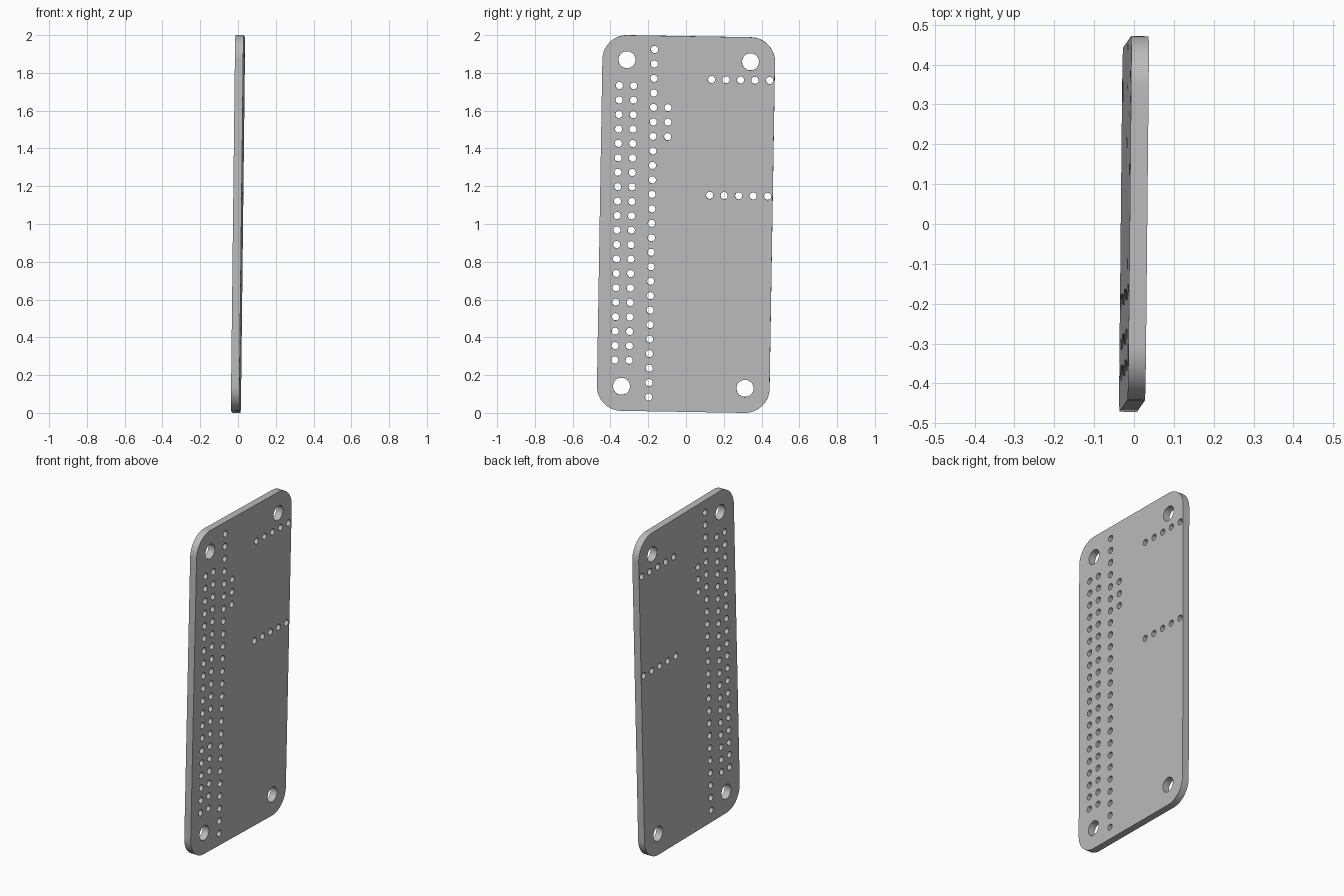
import bpy
import bmesh
from math import sin, cos, pi, radians
from mathutils import Matrix, Vector

cube = bpy.data.objects.get("Cube")
if cube:
    bpy.data.objects.remove(cube)

WIDTH, LENGTH, THICK = 0.914, 1.989, 0.044
CORNER = 0.13        # corner radius, mounting holes share its centre
MOUNT_R, PIN_R = 0.045, 0.019
PITCH = 0.0767


def arc(cx, cy, r, start, sweep, n):
    return [(cx + r * cos(start + sweep * i / n), cy + r * sin(start + sweep * i / n))
            for i in range(n + 1)]


def add_loop(curve, points):
    spline = curve.splines.new('POLY')
    spline.points.add(len(points) - 1)
    for p, (x, y) in zip(spline.points, points):
        p.co = (x, y, 0, 1)
    spline.use_cyclic_u = True


def add_hole(curve, x, y, r, n):
    add_loop(curve, arc(x, y, r, 0, 2 * pi, n)[:-1])


def add_row(curve, x, y, dx, dy, count):
    for i in range(count):
        add_hole(curve, x + dx * i, y + dy * i, PIN_R, 20)


curve = bpy.data.curves.new("board_profile", 'CURVE')
curve.dimensions = '2D'
curve.fill_mode = 'BOTH'
curve.extrude = THICK / 2

# Rounded board outline
hx, hy = WIDTH / 2 - CORNER, LENGTH / 2 - CORNER
corners = [(hx, hy), (-hx, hy), (-hx, -hy), (hx, -hy)]
outline = []
for i, (x, y) in enumerate(corners):
    outline += arc(x, y, CORNER, i * pi / 2, pi / 2, 16)
add_loop(curve, outline)

# Mounting holes
for x, y in corners:
    add_hole(curve, x, y, MOUNT_R, 40)

# Double header, long single column, short column
for x in (-0.365, -0.289):
    add_row(curve, x, 0.727, 0, -0.0765, 20)
add_row(curve, -0.182, 0.921, 0, -PITCH, 25)
add_row(curve, -0.105, 0.614, 0, -PITCH, 3)
# Two short rows running to the edge
for y in (0.767, 0.154):
    add_row(curve, 0.123, y, PITCH, 0, 5)

# Turn the filled profile into a mesh
profile = bpy.data.objects.new("board_profile", curve)
bpy.context.collection.objects.link(profile)
bpy.context.view_layer.update()
mesh = bpy.data.meshes.new_from_object(
    profile.evaluated_get(bpy.context.evaluated_depsgraph_get()))
bpy.data.objects.remove(profile)
mesh.name = "circuit_board"

# Stand the board up with its slight lean
v = Vector((0.0115, 0.0166, 1)).normalized()
u = Vector((0.01, 1, -0.0166))
u = (u - v * u.dot(v)).normalized()
frame = Matrix((u, v, u.cross(v))).transposed().to_4x4()
bm = bmesh.new()
bm.from_mesh(mesh)
bmesh.ops.remove_doubles(bm, verts=bm.verts, dist=0.0001)
bmesh.ops.transform(bm, matrix=Matrix.Translation((0, 0, 1)) @ frame, verts=bm.verts)
bmesh.ops.recalc_face_normals(bm, faces=bm.faces)
bm.to_mesh(mesh)
bm.free()

# Plain grey
grey = bpy.data.materials.new("board_grey")
grey.use_nodes = True
colour = (0.5, 0.5, 0.5, 1)
grey.diffuse_color = colour
grey.node_tree.nodes["Principled BSDF"].inputs["Base Color"].default_value = colour
mesh.materials.clear()
mesh.materials.append(grey)

board = bpy.data.objects.new("circuit_board", mesh)
bpy.context.collection.objects.link(board)
bpy.ops.object.select_all(action='DESELECT')
board.select_set(True)
bpy.context.view_layer.objects.active = board
bpy.ops.object.shade_smooth_by_angle(angle=radians(30))
